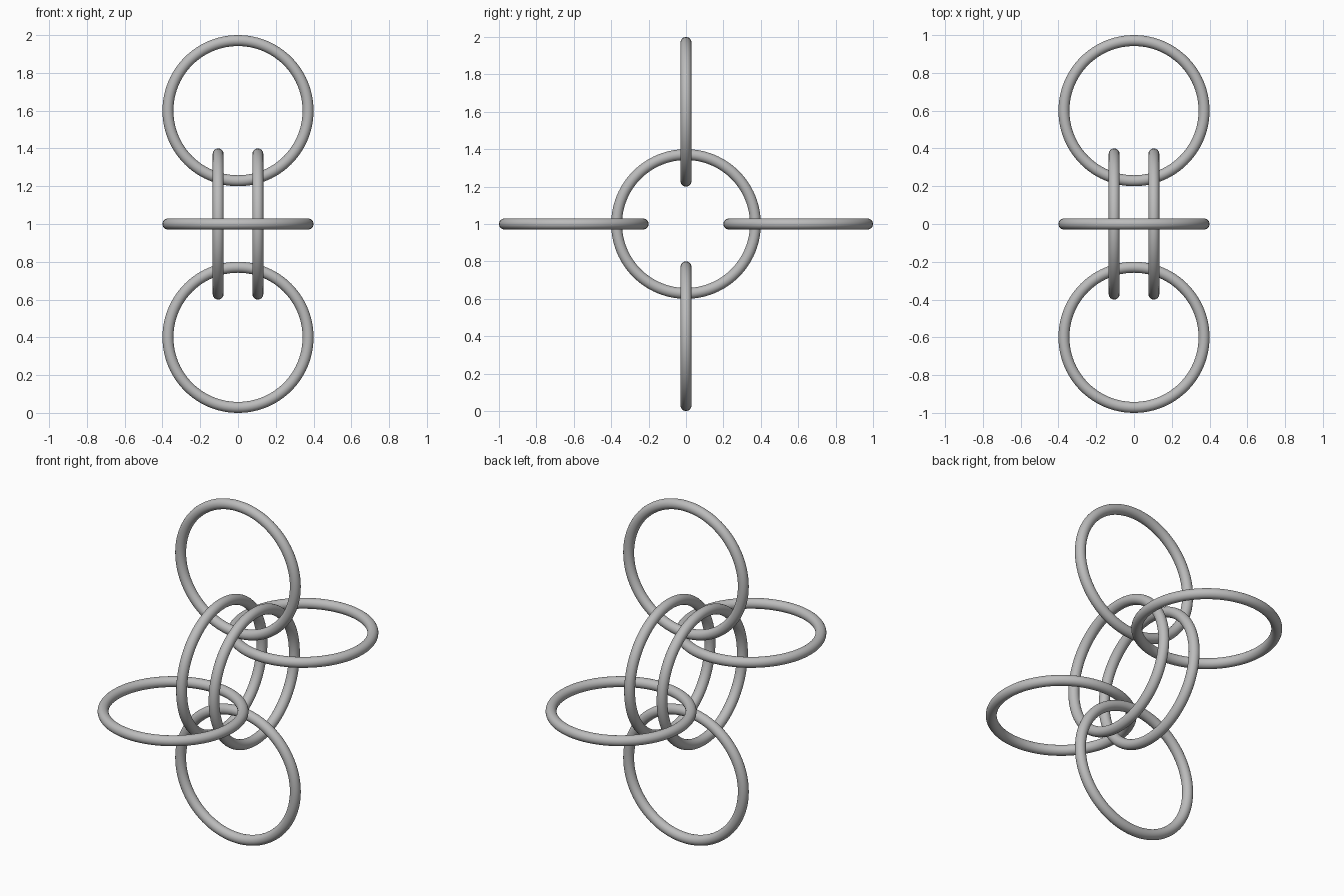
import bpy
import math

if "Cube" in bpy.data.objects:
    bpy.data.objects.remove(bpy.data.objects["Cube"])

TUBE = 0.029           # tube radius
RING = 0.4 - TUBE      # centre-line radius, outer radius 0.4
H = math.pi / 2

metal = bpy.data.materials.new("grey metal")
metal.diffuse_color = (0.5, 0.5, 0.5, 1)
metal.use_nodes = True
metal.node_tree.nodes["Principled BSDF"].inputs["Base Color"].default_value = metal.diffuse_color


def ring(name, location, rotation):
    bpy.ops.mesh.primitive_torus_add(
        major_radius=RING, minor_radius=TUBE,
        major_segments=96, minor_segments=24,
        location=location, rotation=rotation)
    ob = bpy.context.object
    ob.name = name
    ob.data.materials.append(metal)
    bpy.ops.object.shade_smooth()


# two upright rings in the centre, holding the others together
for side, s in (("left", -1), ("right", 1)):
    ring(f"centre_ring_{side}", (s * 0.105, 0, 1), (0, H, 0))

# upright rings above and below, facing the front
for side, s in (("lower", -1), ("upper", 1)):
    ring(f"{side}_ring", (0, 0, 1 + s * 0.6), (H, 0, 0))

# flat rings at front and back
for side, s in (("front", -1), ("back", 1)):
    ring(f"{side}_ring", (0, s * 0.6, 1), (0, 0, 0))
